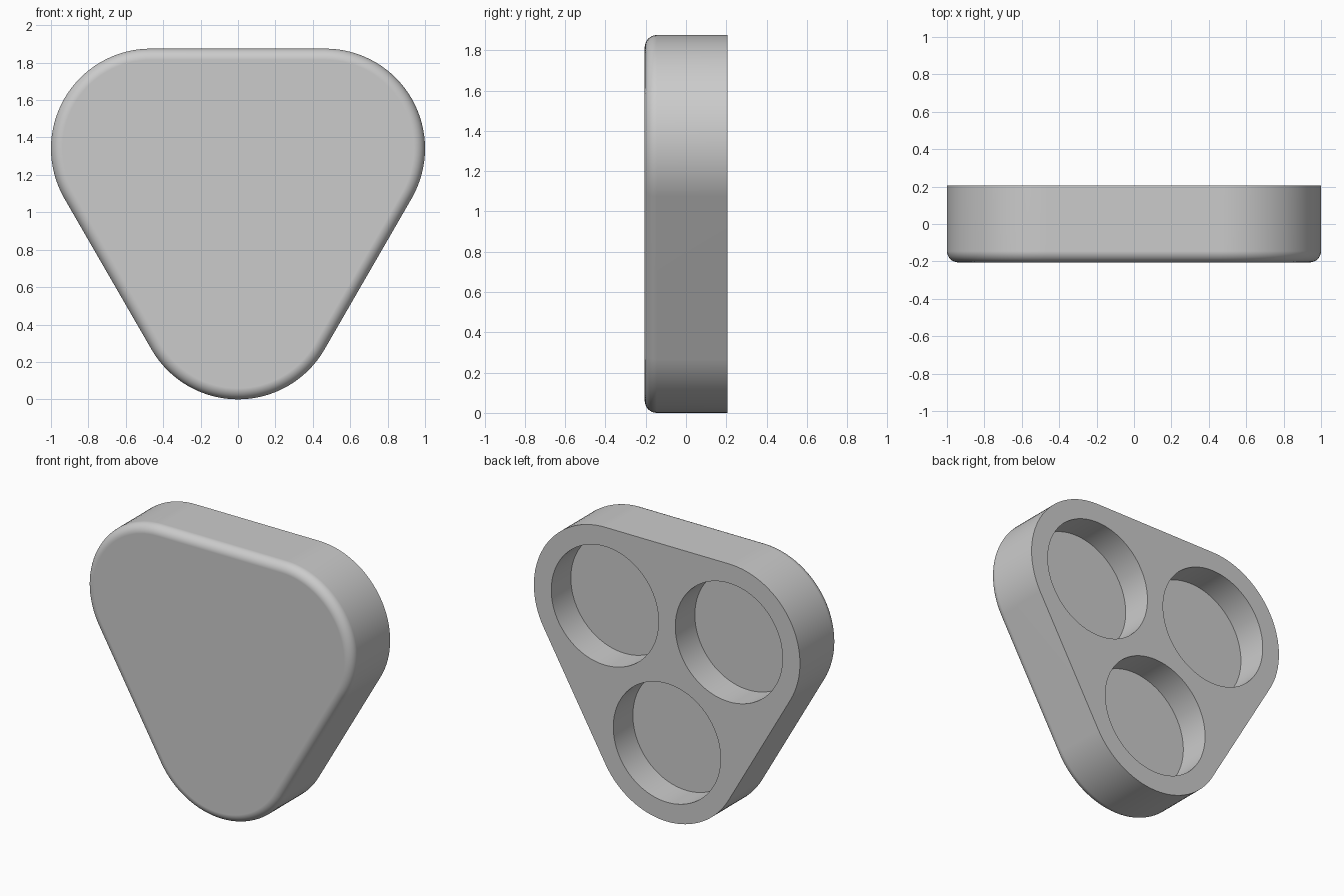
import bpy
import bmesh
from math import sin, cos, pi, radians
from mathutils import Matrix, Vector

cube = bpy.data.objects.get("Cube")
if cube:
    bpy.data.objects.remove(cube, do_unlink=True)

CORNER = 0.534        # outer corner radius
HALF = 0.205          # half thickness
FILLET = 0.06         # rounded front edge
POCKET_R, POCKET_DEPTH = 0.403, 0.21
OFFSET = 1 - CORNER
HIGH = CORNER + OFFSET * 3 ** 0.5
# Corner centre (x, z) and the angle at which its arc starts
CORNERS = [(OFFSET, HIGH, -30), (-OFFSET, HIGH, 90), (0, CORNER, 210)]
ARC_STEPS, FILLET_STEPS = 32, 8

grey = bpy.data.materials.new("plain grey")
grey.use_nodes = True
colour = (0.6, 0.6, 0.6, 1)
grey.diffuse_color = colour
grey.node_tree.nodes["Principled BSDF"].inputs["Base Color"].default_value = colour


def make_object(name, bm):
    bmesh.ops.recalc_face_normals(bm, faces=bm.faces)
    mesh = bpy.data.meshes.new(name)
    bm.to_mesh(mesh)
    bm.free()
    mesh.materials.append(grey)
    obj = bpy.data.objects.new(name, mesh)
    bpy.context.collection.objects.link(obj)
    return obj


def outline(bm, radius, y):
    """One ring of a rounded triangle."""
    ring = []
    for cx, cz, start in CORNERS:
        for i in range(ARC_STEPS + 1):
            a = radians(start + 120 * i / ARC_STEPS)
            ring.append(bm.verts.new((cx + radius * cos(a), y, cz + radius * sin(a))))
    return ring


# Body: straight wall from the back, then a rounded front edge
bm = bmesh.new()
rings = [outline(bm, CORNER, HALF)]
for i in range(FILLET_STEPS + 1):
    a = pi / 2 * i / FILLET_STEPS
    rings.append(outline(bm, CORNER - FILLET * (1 - cos(a)),
                         FILLET - HALF - FILLET * sin(a)))
for r0, r1 in zip(rings, rings[1:]):
    for i in range(len(r0)):
        j = (i + 1) % len(r0)
        bm.faces.new((r0[i], r0[j], r1[j], r1[i]))
bm.faces.new(rings[0])
bm.faces.new(rings[-1])
body = make_object("rounded_triangle_body", bm)

# Round pockets in the back, one at each corner
bm = bmesh.new()
for cx, cz, _ in CORNERS:
    place = Matrix.Translation(Vector((cx, HALF, cz))) @ Matrix.Rotation(pi / 2, 4, "X")
    bmesh.ops.create_cone(bm, cap_ends=True, segments=96, radius1=POCKET_R,
                          radius2=POCKET_R, depth=2 * POCKET_DEPTH, matrix=place)
cutter = make_object("pocket_cutter", bm)
cutter.hide_render = True

cut = body.modifiers.new("pockets", "BOOLEAN")
cut.operation = "DIFFERENCE"
cut.solver = "EXACT"
cut.object = cutter

bpy.ops.object.select_all(action="DESELECT")
body.select_set(True)
bpy.context.view_layer.objects.active = body
bpy.ops.object.modifier_apply(modifier=cut.name)
bpy.data.objects.remove(cutter, do_unlink=True)

# Smooth curves, crisp rims, flat front and back
bpy.ops.object.shade_smooth_by_angle(angle=radians(30))
flat = body.modifiers.new("flat faces", "WEIGHTED_NORMAL")
flat.keep_sharp = True
